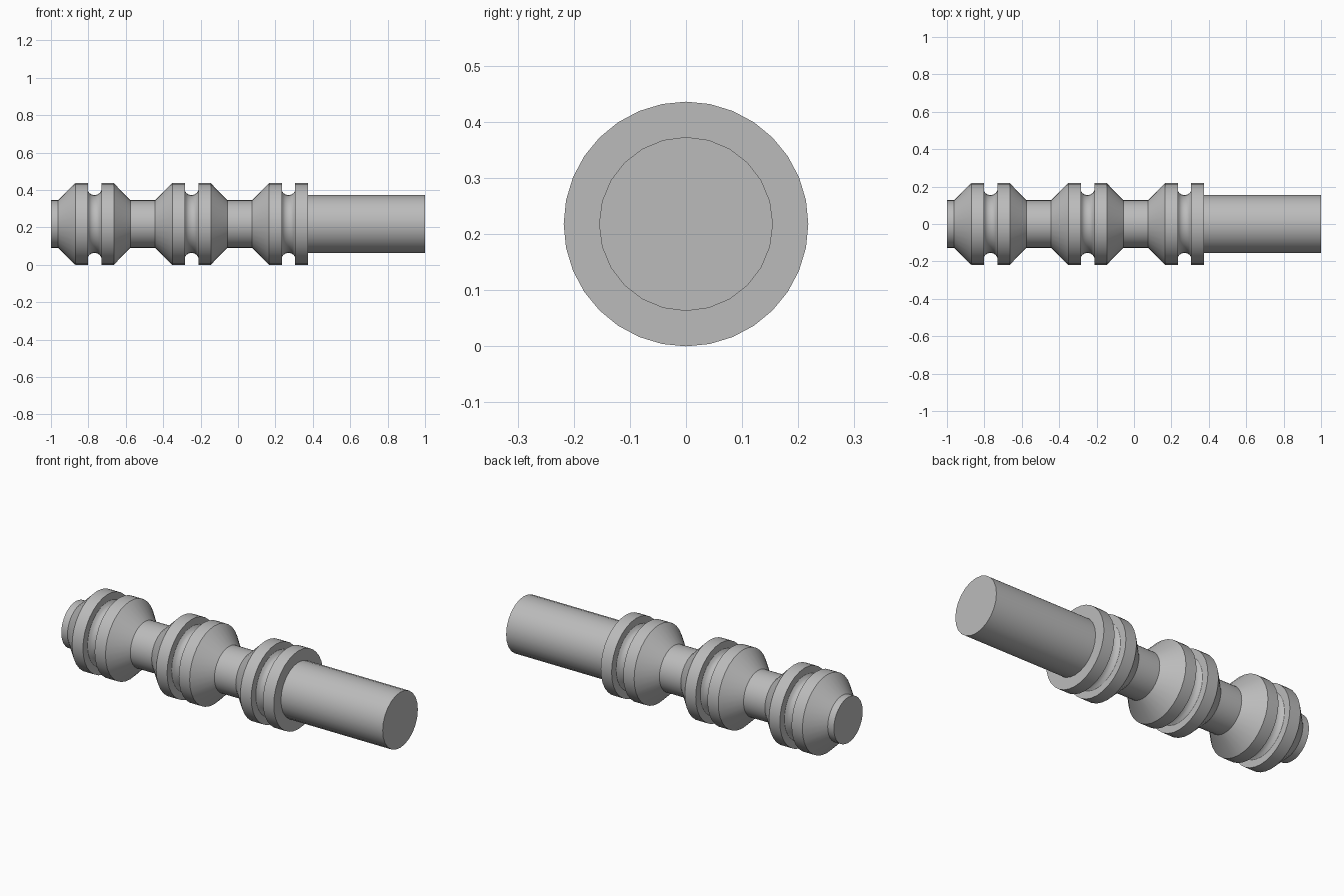
import bpy
import math

cube = bpy.data.objects.get("Cube")
if cube:
    bpy.data.objects.remove(cube, do_unlink=True)

RIM, NECK, SHAFT = 0.218, 0.127, 0.155
PITCH = 0.5185

steel = bpy.data.materials.new("light grey steel")
steel.use_nodes = True
grey = (0.5, 0.5, 0.5, 1)
steel.diffuse_color = grey
steel.node_tree.nodes["Principled BSDF"].inputs["Base Color"].default_value = grey


def lathe(name, profile, sides):
    """Turn (x, radius) points around the long axis, with flat end caps."""
    verts, faces = [], []
    for x, r in profile:
        for i in range(sides):
            a = math.tau * i / sides
            verts.append((x, r * math.sin(a), RIM + r * math.cos(a)))
    for k in range(len(profile) - 1):
        for i in range(sides):
            j = (i + 1) % sides
            a, b = k * sides, (k + 1) * sides
            faces.append((a + i, a + j, b + j, b + i))
    faces.append(tuple(reversed(range(sides))))
    faces.append(tuple(range(len(verts) - sides, len(verts))))
    mesh = bpy.data.meshes.new(name)
    mesh.from_pydata(verts, [], faces)
    mesh.materials.append(steel)
    obj = bpy.data.objects.new(name, mesh)
    bpy.context.collection.objects.link(obj)
    bpy.ops.object.select_all(action="DESELECT")
    obj.select_set(True)
    bpy.context.view_layer.objects.active = obj
    bpy.ops.object.shade_smooth_by_angle(angle=math.radians(28))
    return obj


def groove(centre):
    """Square-shouldered groove with a concave rounded floor."""
    half, edge, floor = 0.036, 0.178, 0.155
    points = [(centre - half, RIM)]
    for i in range(9):
        t = i / 4 - 1
        points.append((centre + half * t, floor + (edge - floor) * (1 - math.sqrt(1 - 0.9 * t * t)) / 0.684))
    return points + [(centre + half, RIM)]


# Spools: cone, rim, groove, rim, cone; the last one ends square at the shaft
profile = [(-1, NECK)]
for n in range(3):
    c = -0.767 + n * PITCH
    profile += [(c - 0.195, NECK), (c - 0.103, RIM)]
    profile += groove(c)
    profile.append((c + 0.103, RIM))
    if n < 2:
        profile.append((c + 0.192, NECK))
end = profile[-1][0]
profile.append((end, SHAFT * 0.9))
lathe("grooved_spools", profile, 32)

# Plain shaft
lathe("shaft", [(end - 0.01, SHAFT), (1, SHAFT)], 24)
